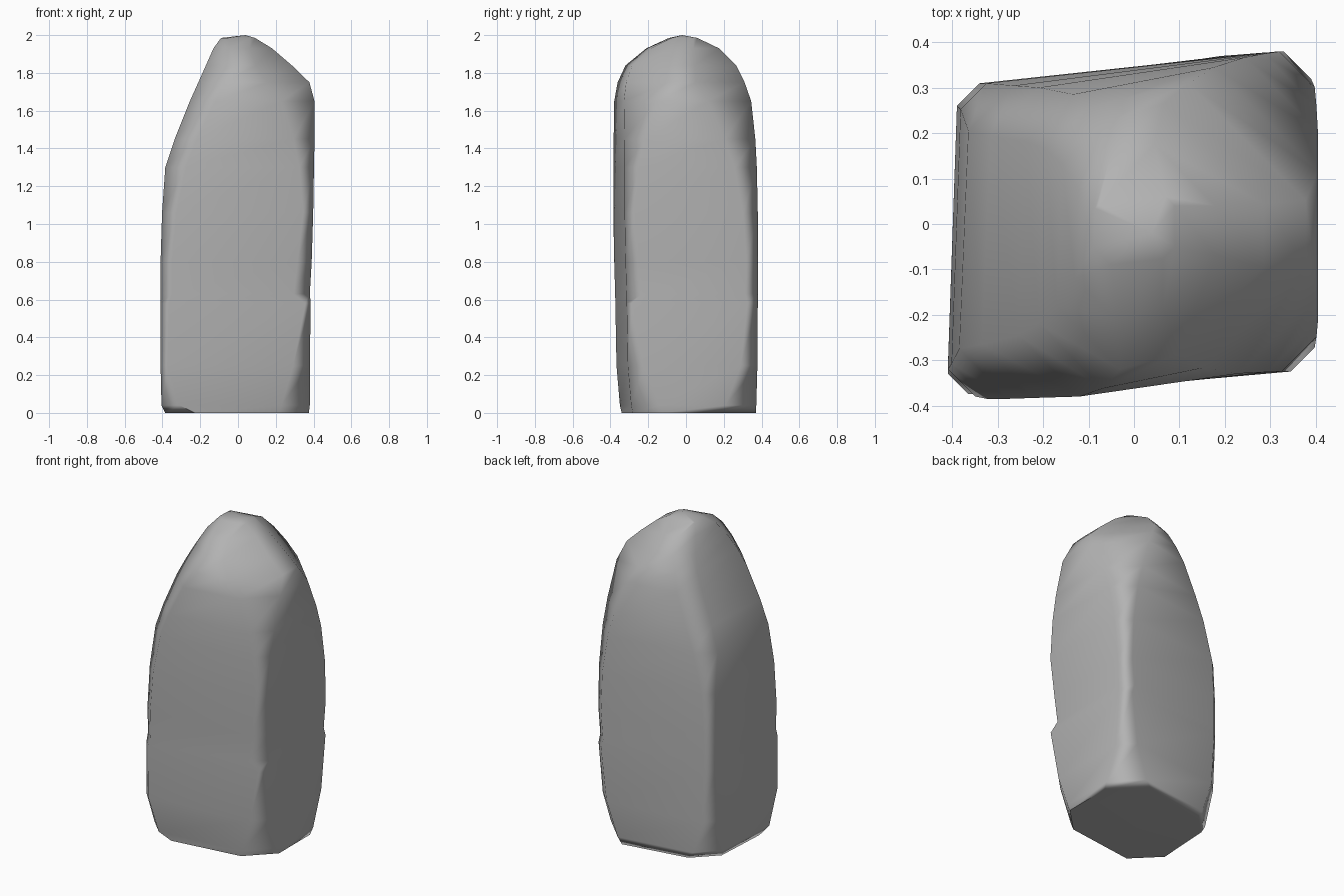
import bpy, bmesh

cube = bpy.data.objects.get("Cube")
if cube:
    bpy.data.objects.remove(cube, do_unlink=True)


def make_material(name, colour):
    mat = bpy.data.materials.new(name)
    mat.use_nodes = True
    mat.diffuse_color = colour
    shader = mat.node_tree.nodes["Principled BSDF"]
    shader.inputs["Base Color"].default_value = colour
    shader.inputs["Roughness"].default_value = 0.9
    return mat


# Stone sections: height, then the reach of the left, right, front and back
# faces, then the diagonal reach of the four chamfered corners
# (front -x, front +x, back +x, back -x)
SECTIONS = [
    (0, -.385, .375, -.34, .37, .57, .50, .56, .53),
    (.04, -.405, .38, -.35, .372, .66, .52, .59, .56),
    (.25, -.41, .38, -.368, .378, .74, .60, .67, .63),
    (.58, -.41, .385, -.374, .38, .74, .67, .71, .65),
    (.63, -.41, .38, -.375, .38, .725, .61, .695, .65),
    (.8, -.41, .39, -.38, .38, .73, .635, .71, .65),
    (1.06, -.402, .398, -.385, .38, .71, .67, .70, .635),
    (1.3, -.385, .402, -.385, .375, .66, .65, .66, .57),
    (1.45, -.335, .405, -.383, .367, .60, .62, .61, .51),
    (1.65, -.255, .405, -.38, .345, .50, .56, .52, .42),
    (1.75, -.21, .378, -.362, .31, .43, .47, .43, .36),
    (1.84, -.17, .285, -.32, .265, .35, .38, .33, .29),
    (1.93, -.13, .18, -.21, .175, .25, .25, .22, .20),
    (1.985, -.09, .09, -.09, .06, .14, .14, .13, .12),
]


def section_ring(left, right, front, back, fl, fr, br, bl):
    """Eight-sided outline with slightly skewed front, back and -x faces."""
    scale = min(1, (right - left) / .78)
    front_right = front + .06 * scale
    back_left = back - .07 * scale
    left_back = left + .02 * scale
    return [
        (-fl - front, front),
        (fr + front_right, front_right),
        (right, right - fr),
        (right, br - right),
        (br - back, back),
        (back_left - bl, back_left),
        (left_back, left_back + bl),
        (left, -fl - left),
    ]


# Loft the sections into one solid block
bm = bmesh.new()
rings = []
for z, *reach in SECTIONS:
    rings.append([bm.verts.new((x, y, z)) for x, y in section_ring(*reach)])

for lower, upper in zip(rings, rings[1:]):
    for i in range(len(lower)):
        j = (i + 1) % len(lower)
        bm.faces.new((lower[i], lower[j], upper[j], upper[i]))

# Flat base and blunt peak
bm.faces.new(reversed(rings[0]))
peak = bm.verts.new((.04, -.02, 2))
for a, b in zip(rings[-1], rings[-1][1:] + rings[-1][:1]):
    bm.faces.new((a, b, peak))

bmesh.ops.recalc_face_normals(bm, faces=bm.faces)
mesh = bpy.data.meshes.new("standing_stone")
bm.to_mesh(mesh)
bm.free()

stone = bpy.data.objects.new("standing_stone", mesh)
bpy.context.collection.objects.link(stone)
mesh.materials.append(make_material("stone_grey", (.45, .45, .45, 1)))

# Soft shading that keeps the base rim and deepest creases crisp
bpy.ops.object.select_all(action='DESELECT')
stone.select_set(True)
bpy.context.view_layer.objects.active = stone
bpy.ops.object.shade_smooth_by_angle(angle=1.1)
weighted = stone.modifiers.new("soft_facets", 'WEIGHTED_NORMAL')
weighted.keep_sharp = True
